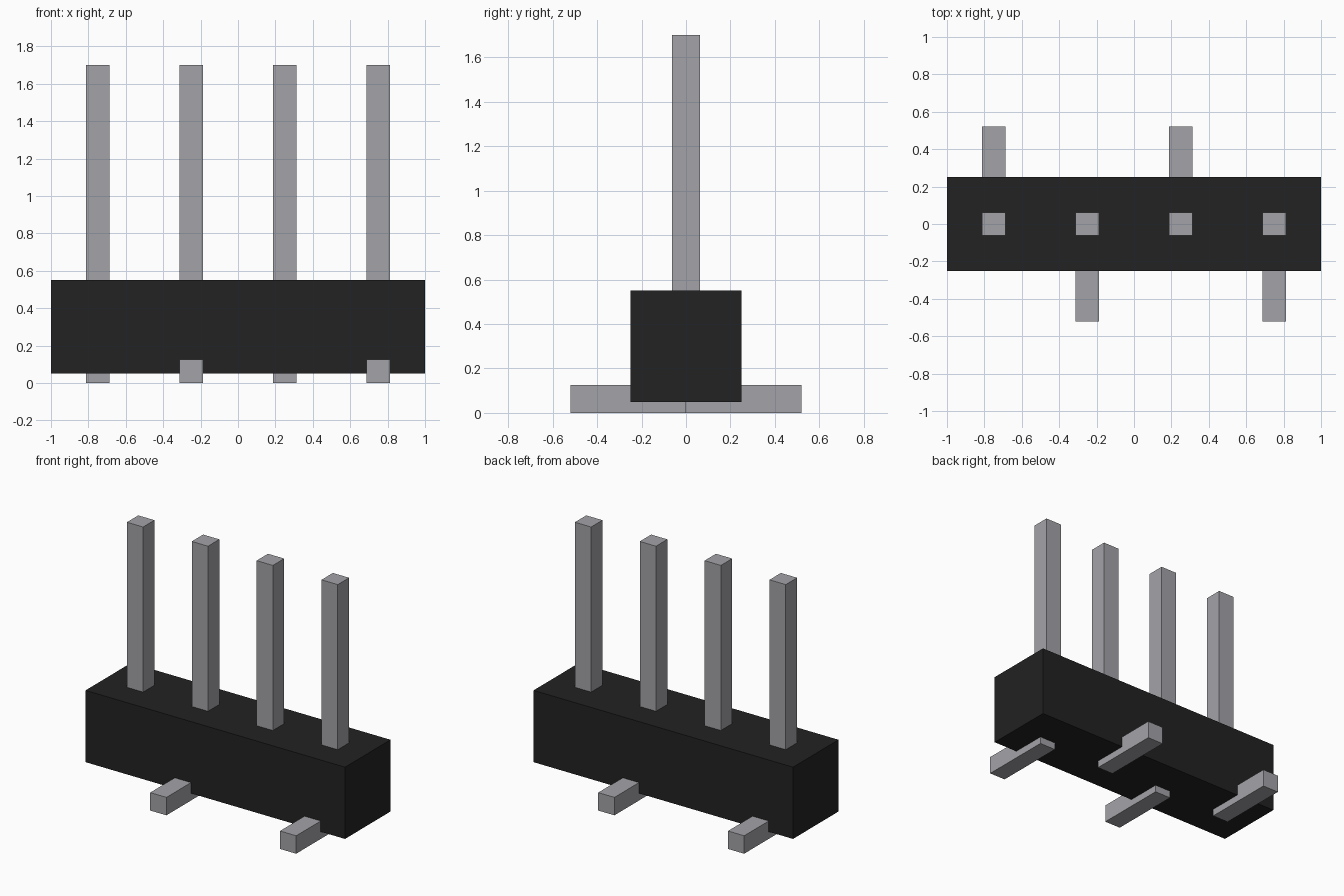
import bpy
import bmesh
from mathutils import Vector

cube = bpy.data.objects.get("Cube")
if cube:
    bpy.data.objects.remove(cube, do_unlink=True)


def material(name, rgb):
    mat = bpy.data.materials.new(name)
    mat.use_nodes = True
    color = (*rgb, 1.0)
    mat.diffuse_color = color
    mat.node_tree.nodes["Principled BSDF"].inputs["Base Color"].default_value = color
    return mat


def box(name, low, high, mat):
    """Axis-aligned box between two corners."""
    low, high = Vector(low), Vector(high)
    bm = bmesh.new()
    bmesh.ops.create_cube(bm, size=1)
    bmesh.ops.scale(bm, vec=high - low, verts=bm.verts)
    bmesh.ops.translate(bm, vec=(low + high) / 2, verts=bm.verts)
    mesh = bpy.data.meshes.new(name)
    bm.to_mesh(mesh)
    bm.free()
    mesh.materials.append(mat)
    obj = bpy.data.objects.new(name, mesh)
    bpy.context.collection.objects.link(obj)
    return obj


black = material("black plastic", (0.016, 0.016, 0.016))
grey = material("grey metal", (0.37, 0.37, 0.395))

PINS = 4
PITCH = 0.5
HALF = 0.0625       # half the pin thickness
REACH = 0.52        # how far each foot extends from the centre line

# Plastic housing
box("housing", (-1, -0.25, 0.05), (1, 0.25, 0.55), black)

# Upright pins, with feet alternating to the back and the front
for i in range(PINS):
    x = (i - (PINS - 1) / 2) * PITCH
    box(f"pin_{i + 1}", (x - HALF, -HALF, 0.1), (x + HALF, HALF, 1.7), grey)
    y0, y1 = (0, REACH) if i % 2 == 0 else (-REACH, 0)
    box(f"foot_{i + 1}", (x - HALF, y0, 0), (x + HALF, y1, 2 * HALF), grey)
